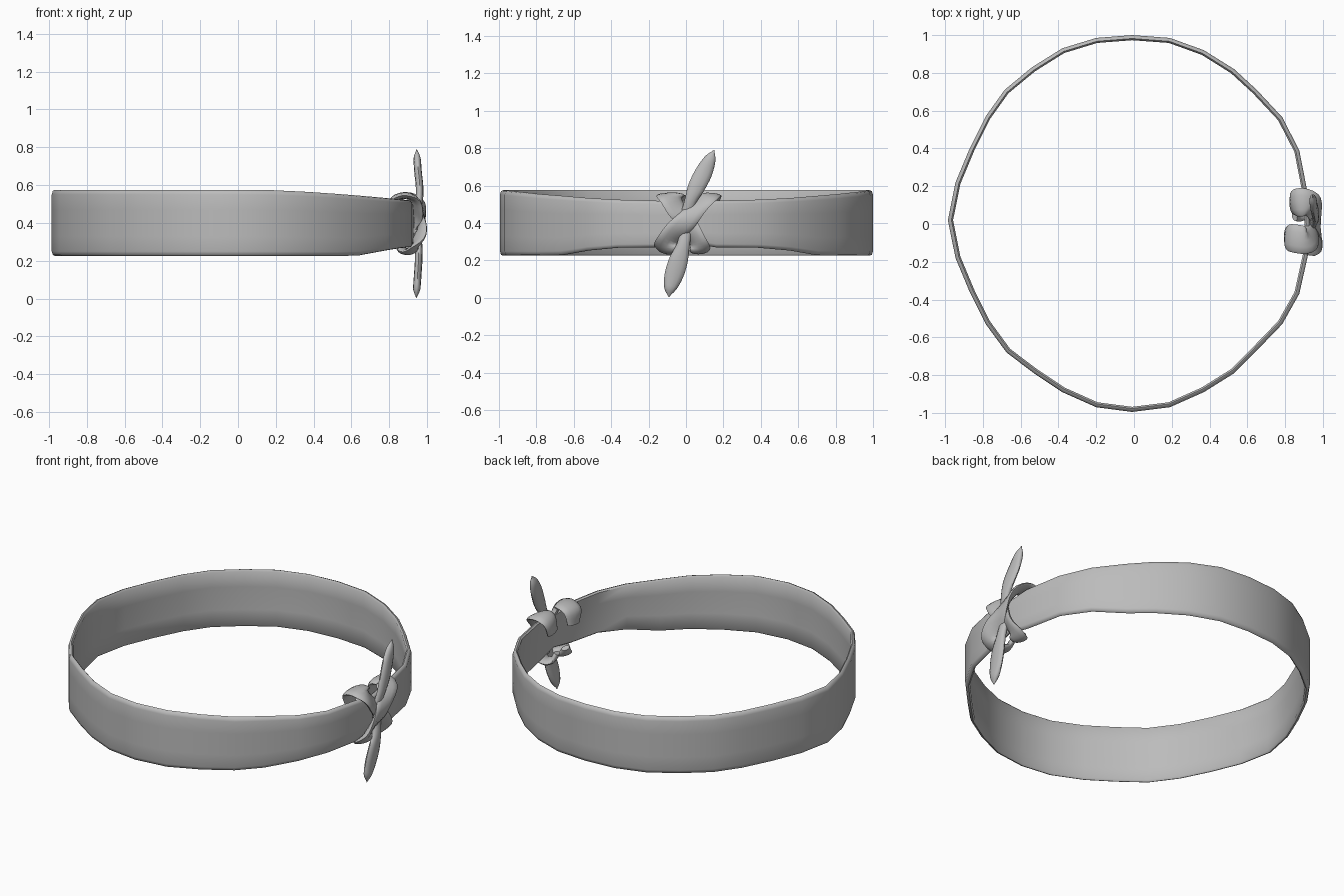
import bpy, bmesh, math
from mathutils import Vector

if "Cube" in bpy.data.objects:
    bpy.data.objects.remove(bpy.data.objects["Cube"])

grey = bpy.data.materials.new("soft grey")
grey.diffuse_color = (0.5, 0.5, 0.5, 1)
grey.use_nodes = True
grey.node_tree.nodes["Principled BSDF"].inputs["Base Color"].default_value = grey.diffuse_color


def make_object(name, rings, closed, angle):
    """Skin a list of cross-section rings into a smooth mesh."""
    bm = bmesh.new()
    rows = [[bm.verts.new(p) for p in r] for r in rings]
    n, m = len(rows), len(rows[0])
    for i in range(n if closed else n - 1):
        a, b = rows[i], rows[(i + 1) % n]
        for j in range(m):
            k = (j + 1) % m
            bm.faces.new((a[j], a[k], b[k], b[j]))
    if not closed:
        bm.faces.new(rows[0])
        bm.faces.new(rows[-1])
    bmesh.ops.recalc_face_normals(bm, faces=bm.faces)
    me = bpy.data.meshes.new(name)
    bm.to_mesh(me)
    bm.free()
    me.materials.append(grey)
    ob = bpy.data.objects.new(name, me)
    bpy.context.collection.objects.link(ob)
    bpy.ops.object.select_all(action='DESELECT')
    ob.select_set(True)
    bpy.context.view_layer.objects.active = ob
    bpy.ops.object.shade_smooth_by_angle(angle=math.radians(angle))
    return ob


def smooth_path(points, steps):
    """Catmull-Rom through tuples of any length."""
    pts = [Vector(p) for p in points]
    pts = [2 * pts[0] - pts[1]] + pts + [2 * pts[-1] - pts[-2]]
    out = []
    for i in range(1, len(pts) - 2):
        a, b, c, d = pts[i - 1:i + 3]
        for s in range(steps):
            t = s / steps
            out.append(0.5 * (2 * b + (c - a) * t + (2 * a - 5 * b + 4 * c - d) * t * t
                              + (3 * b - a - 3 * c + d) * t ** 3))
    return out + [pts[-2]]


def ribbon(name, points, thick, normal_at, steps=4, sides=12):
    """Sweep a flattened oval along (x, y, z, width) points."""
    path = smooth_path([p + (0,) * (4 - len(p)) for p in points], steps)
    pos = [Vector(p[:3]) for p in path]
    rings = []
    for i, p in enumerate(pos):
        t = (pos[min(i + 1, len(pos) - 1)] - pos[max(i - 1, 0)]).normalized()
        n = normal_at(p)
        n = (n - t * n.dot(t)).normalized()
        side = t.cross(n)
        w = max(path[i][3], 0.003)
        h = min(thick, w * 0.6)
        ring = []
        for j in range(sides):
            a = 2 * math.pi * j / sides
            ring.append(p + side * (w / 2 * math.cos(a)) + n * (h / 2 * math.sin(a)))
        rings.append(ring)
    return make_object(name, rings, False, 60)


# Band: 32-sided loop that narrows toward the knot
half_back = [(0.92, 0.16), (0.875, 0.39), (0.785, 0.565), (0.65, 0.71), (0.53, 0.82),
             (0.37, 0.92), (0.19, 0.985), (-0.01, 1.0), (-0.2, 0.985), (-0.38, 0.93),
             (-0.54, 0.83), (-0.685, 0.71), (-0.785, 0.57), (-0.87, 0.4), (-0.945, 0.22)]
half_front = [(-0.945, -0.18), (-0.87, -0.36), (-0.785, -0.53), (-0.675, -0.68),
              (-0.53, -0.79), (-0.38, -0.89), (-0.2, -0.97), (-0.01, -0.995),
              (0.19, -0.97), (0.37, -0.89), (0.53, -0.79), (0.65, -0.67),
              (0.785, -0.53), (0.875, -0.37), (0.92, -0.17)]
loop = [(0.93, 0)] + half_back + [(-0.985, 0.02)] + half_front
# (inward offset, height fraction) with rounded rims
section = [(0.018, 0), (0.006, 0.015), (0, 0.07), (0, 0.3), (0, 0.5), (0, 0.7), (0, 0.93),
           (0.006, 0.985), (0.018, 1), (0.027, 0.97), (0.024, 0.7), (0.024, 0.3), (0.027, 0.03)]
rings = []
for i, (x, y) in enumerate(loop):
    near = min(max((x - 0.1) / 0.82, 0), 1)
    low = min(max((x - 0.6) / 0.32, 0), 1)
    top = 0.575 - 0.055 * near ** 1.5
    bottom = 0.225 + 0.045 * low * low * (3 - 2 * low)
    if i == 0:
        top, bottom = 0.5, 0.3
    a, b = loop[i - 1], loop[(i + 1) % len(loop)]
    tx, ty = b[0] - a[0], b[1] - a[1]
    length = math.hypot(tx, ty)
    nx, ny = ty / length, -tx / length
    rings.append([(x - nx * o, y - ny * o, bottom + (top - bottom) * f) for o, f in section])
make_object("band", rings, True, 50)


# Knot: two crossing straps that curl over and under the band
def around_band(p):
    return Vector((p.x - 0.90, 0, p.z - 0.41))


ribbon("knot_front_strap", [
    (0.84, 0.10, 0.45, 0.10), (0.85, 0.11, 0.52, 0.14), (0.89, 0.115, 0.545, 0.15),
    (0.94, 0.105, 0.53, 0.13), (0.965, 0.05, 0.47, 0.11), (0.972, 0, 0.41, 0.11),
    (0.962, -0.07, 0.345, 0.13), (0.945, -0.105, 0.29, 0.13), (0.91, -0.09, 0.25, 0.11),
    (0.87, -0.06, 0.255, 0.09), (0.85, -0.04, 0.30, 0.05)], 0.034, around_band)
ribbon("knot_back_strap", [
    (0.81, -0.06, 0.45, 0.10), (0.82, -0.07, 0.52, 0.14), (0.87, -0.08, 0.545, 0.15),
    (0.92, -0.085, 0.535, 0.14), (0.945, -0.05, 0.47, 0.12), (0.948, 0, 0.41, 0.10),
    (0.948, 0.05, 0.33, 0.11), (0.935, 0.075, 0.275, 0.11), (0.90, 0.07, 0.25, 0.10),
    (0.87, 0.05, 0.26, 0.08), (0.85, 0.04, 0.30, 0.05)], 0.034, around_band)


# Leaf-shaped tie ends
def outward(p):
    return Vector((1, 0, 0))


ribbon("upper_tie_end", [
    (0.945, 0.0, 0.44, 0.06), (0.958, 0.025, 0.52, 0.065), (0.96, 0.055, 0.59, 0.09),
    (0.952, 0.095, 0.67, 0.092), (0.947, 0.13, 0.745, 0.06), (0.945, 0.15, 0.79, 0.0)],
    0.04, outward)
ribbon("lower_tie_end", [
    (0.945, 0.0, 0.36, 0.06), (0.955, -0.015, 0.28, 0.07), (0.955, -0.04, 0.20, 0.10),
    (0.95, -0.065, 0.12, 0.10), (0.945, -0.085, 0.05, 0.065), (0.943, -0.092, 0.003, 0.0)],
    0.04, outward)
